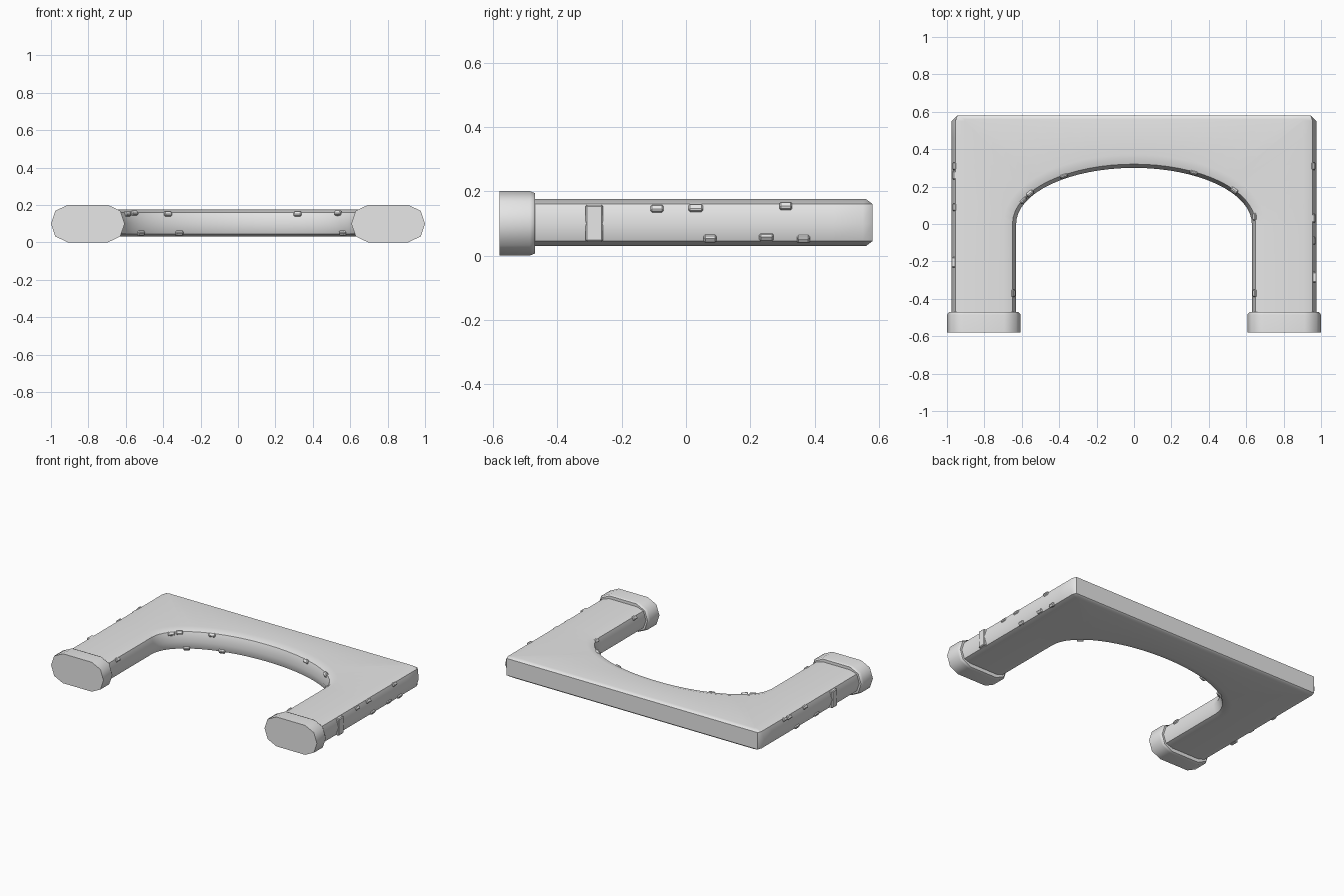
import bpy, bmesh, math
from mathutils import Matrix, Vector

if "Cube" in bpy.data.objects:
    bpy.data.objects.remove(bpy.data.objects["Cube"])

stone = bpy.data.materials.new("grey_stone")
stone.use_nodes = True
GREY = (0.8, 0.8, 0.8, 1)
stone.diffuse_color = GREY
stone.node_tree.nodes["Principled BSDF"].inputs["Base Color"].default_value = GREY


def finish(bm, name, angle=50):
    bmesh.ops.recalc_face_normals(bm, faces=bm.faces)
    mesh = bpy.data.meshes.new(name)
    bm.to_mesh(mesh)
    bm.free()
    mesh.materials.append(stone)
    mesh.shade_smooth()
    mesh.set_sharp_from_angle(angle=math.radians(angle))
    obj = bpy.data.objects.new(name, mesh)
    bpy.context.scene.collection.objects.link(obj)
    mod = obj.modifiers.new("weighted_normals", 'WEIGHTED_NORMAL')
    mod.keep_sharp = True
    return obj


def loft(rings, name):
    """Skin a list of equal closed rings and cap both ends."""
    bm = bmesh.new()
    loops = [[bm.verts.new(p) for p in ring] for ring in rings]
    for a, b in zip(loops, loops[1:]):
        for i in range(len(a)):
            j = (i + 1) % len(a)
            bm.faces.new((a[i], a[j], b[j], b[i]))
    bm.faces.new(loops[0])
    bm.faces.new(loops[-1])
    return finish(bm, name)


# Arch body: sections run from one leg, round the opening, to the other leg
HALF, BACK, SPAN, RISE = 0.975, 0.58, 0.63, 0.30
LEVELS = [(0.03, 0.07, 0.02), (0.045, 0.02, 0), (0.10, 0, 0),
          (0.16, 0.02, 0), (0.175, 0.07, 0.02)]  # height, side inset, back inset


def section(outer, inner, normal):
    ring = []
    for z, side, back in LEVELS:
        x = max(-HALF + side, min(HALF - side, outer[0]))
        ring.append((x, min(outer[1], BACK - back), z))
    for z, side, back in reversed(LEVELS):
        p = Vector(inner) + Vector(normal) * side
        ring.append((p.x, p.y, z))
    return ring


STEPS, CORNER = 16, 6
stations = [((HALF, y), (SPAN, y), (1, 0)) for y in (-0.5, -0.25)]
for k in range(STEPS + 1):
    t = math.pi / 2 * k / STEPS
    n = Vector((math.cos(t) / SPAN, math.sin(t) / RISE)).normalized()
    if k <= CORNER:
        outer = (HALF, 0.55 * k / CORNER)
    else:
        outer = (0.945 * (STEPS - k) / (STEPS - CORNER - 1), BACK)
    stations.append((outer, (SPAN * math.cos(t), RISE * math.sin(t)), n))
mirrored = [tuple((-p[0], p[1]) for p in s) for s in reversed(stations[:-1])]
loft([section(*s) for s in stations + mirrored], "arch_body")

# Feet: wide rounded blocks with a softened inner end
QUARTER = [(0.197, 0), (0.174, 0.068), (0.108, 0.1)]
upper = QUARTER + [(-x, z) for x, z in reversed(QUARTER)]
outline = upper + [(x, -z) for x, z in reversed(upper[1:-1])]
for sign, side in ((1, "left"), (-1, "right")):
    rings = [[(sign * 0.803 + x * s, y, 0.1 + z * s) for x, z in outline]
             for y, s in ((-0.58, 1), (-0.485, 1), (-0.47, 0.94))]
    loft(rings, side + "_foot")


# Raised bricks, local x pointing out of the wall
def brick(name, loc, heading, tilt, size):
    bm = bmesh.new()
    turn = Matrix.Rotation(heading, 4, 'Z') @ Matrix.Rotation(-tilt, 4, 'Y')
    bmesh.ops.create_cube(bm, size=1, matrix=Matrix.Diagonal((*size, 1)))
    bmesh.ops.bevel(bm, geom=bm.edges[:], offset=0.005, segments=1, affect='EDGES')
    bm.transform(Matrix.Translation(loc) @ turn)
    finish(bm, name, 30)


def lean(z):
    return math.radians(35) * (1 if z > 0.1 else -1)


# Bricks on the outer walls
left_bricks = [(-0.09, 0.143, 0.04), (0.03, 0.145, 0.045), (0.31, 0.152, 0.04),
               (0.075, 0.055, 0.04), (0.25, 0.06, 0.045), (0.365, 0.053, 0.04)]
right_bricks = [(0.31, 0.15, 0.04), (0.26, 0.145, 0.045), (0.09, 0.15, 0.04),
                (-0.03, 0.06, 0.045), (0.18, 0.055, 0.04)]
for sign, side, bricks, strip_y in ((1, "left", left_bricks, -0.285),
                                    (-1, "right", right_bricks, -0.205)):
    heading = 0 if sign > 0 else math.pi
    for y, z, width in bricks:
        brick(side + "_wall_brick", (sign * 0.956, y, z), heading, lean(z),
              (0.026, width, 0.024))
    brick(side + "_wall_block", (sign * 0.962, strip_y, 0.1), heading, 0,
          (0.03, 0.055, 0.115))

# Bricks around the opening
for x, z in ((-0.58, 0.15), (-0.545, 0.155), (-0.37, 0.15), (0.315, 0.15),
             (0.525, 0.155), (-0.51, 0.05), (-0.31, 0.05), (0.55, 0.05)):
    y = RISE * math.sqrt(1 - (x / SPAN) ** 2)
    n = Vector((-x / SPAN ** 2, -y / RISE ** 2, 0)).normalized()
    brick("arch_brick", Vector((x, y, z)) - n * 0.018, math.atan2(n.y, n.x),
          lean(z), (0.026, 0.042, 0.026))
for x, y, z in ((-0.65, -0.37, 0.15), (0.65, -0.37, 0.15), (0.65, 0.04, 0.15)):
    brick("leg_brick", (x, y, z), math.pi if x > 0 else 0, lean(z),
          (0.026, 0.04, 0.026))
